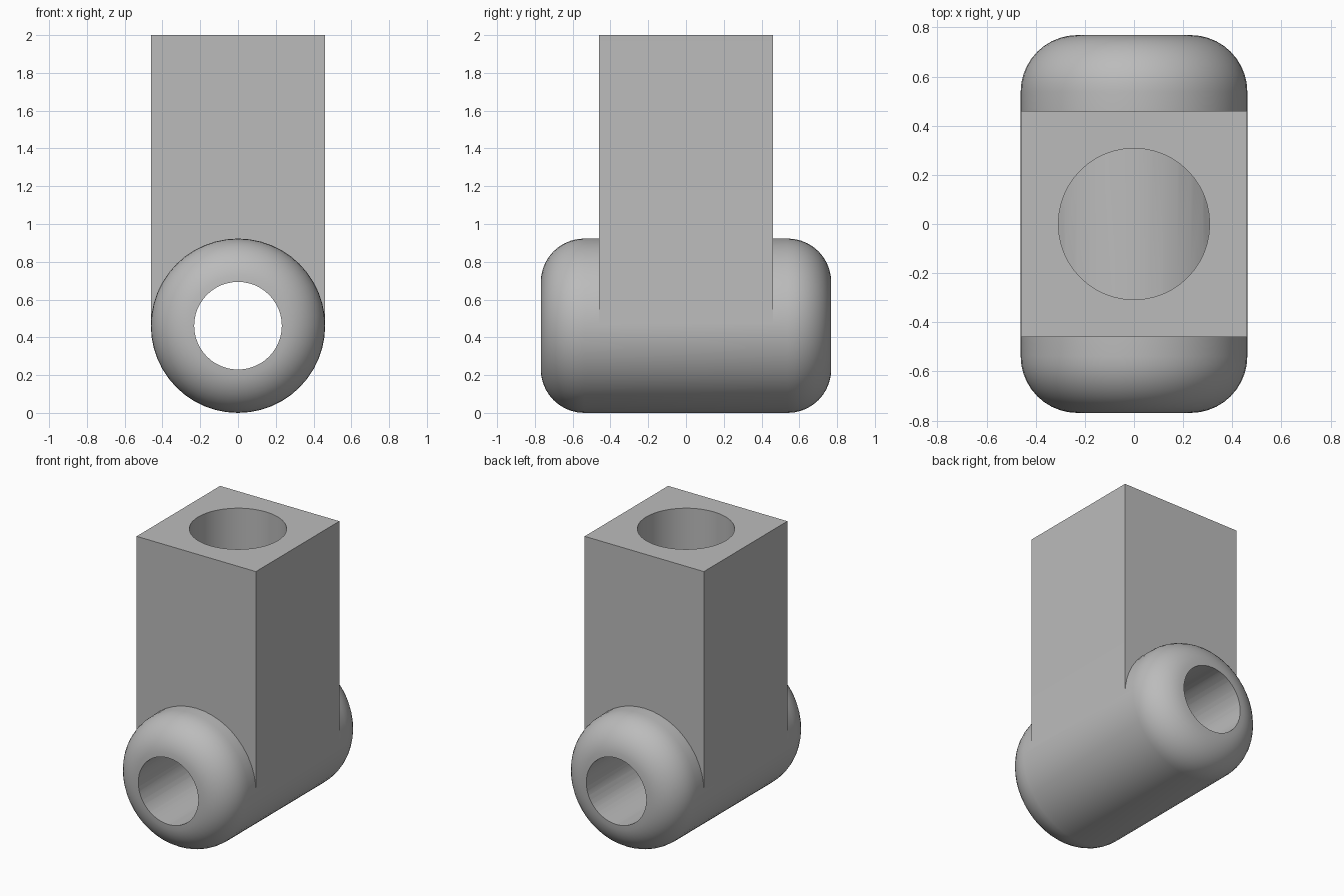
import bpy
import math

cube = bpy.data.objects.get("Cube")
if cube:
    bpy.data.objects.remove(cube, do_unlink=True)

R = 0.4615        # barrel radius, also height of its axis
LENGTH = 1.538    # barrel length
TOP = 2.0

grey = bpy.data.materials.new("mid_grey")
grey.use_nodes = True
colour = (0.5, 0.5, 0.5, 1)
grey.diffuse_color = colour
grey.node_tree.nodes["Principled BSDF"].inputs["Base Color"].default_value = colour


def finish(name):
    obj = bpy.context.object
    obj.name = name
    obj.data.materials.append(grey)
    return obj


def cylinder(name, radius, depth, location, along_y=False):
    turn = math.pi / 2 if along_y else 0
    bpy.ops.mesh.primitive_cylinder_add(vertices=48, radius=radius, depth=depth,
                                        location=location, rotation=(turn, 0, 0))
    return finish(name)


def apply_modifier(obj, mod):
    bpy.ops.object.select_all(action="DESELECT")
    obj.select_set(True)
    bpy.context.view_layer.objects.active = obj
    bpy.ops.object.modifier_apply(modifier=mod.name)


def boolean(obj, tool, operation):
    mod = obj.modifiers.new(operation.lower(), "BOOLEAN")
    mod.operation = operation
    mod.solver = "EXACT"
    mod.object = tool
    apply_modifier(obj, mod)
    bpy.data.objects.remove(tool, do_unlink=True)


# Horizontal barrel with fully rounded rims
barrel = cylinder("barrel", R, LENGTH, (0, 0, R), along_y=True)
bevel = barrel.modifiers.new("rounded_rims", "BEVEL")
bevel.width = R / 2
bevel.segments = 10
bevel.limit_method = "ANGLE"
bevel.angle_limit = math.radians(60)
apply_modifier(barrel, bevel)

# Square post rising from the barrel's axis
bpy.ops.mesh.primitive_cube_add(size=1, location=(0, 0, (TOP + R) / 2))
post = finish("connector")
post.scale = (2 * R - 0.002, 2 * R - 0.002, TOP - R)
bpy.ops.object.transform_apply(location=False, rotation=False, scale=True)

# Round socket in the post, floored by the barrel, then the axle hole
boolean(post, cylinder("socket_cutter", 0.308, 2, (0, 0, 1.55)), "DIFFERENCE")
boolean(post, barrel, "UNION")
boolean(post, cylinder("axle_cutter", 0.232, 2, (0, 0, R), along_y=True), "DIFFERENCE")

# One material slot, smooth curves and crisp edges
post.data.materials.clear()
post.data.materials.append(grey)
for face in post.data.polygons:
    face.material_index = 0
bpy.ops.object.select_all(action="DESELECT")
post.select_set(True)
bpy.context.view_layer.objects.active = post
bpy.ops.object.shade_smooth_by_angle(angle=math.radians(30))
